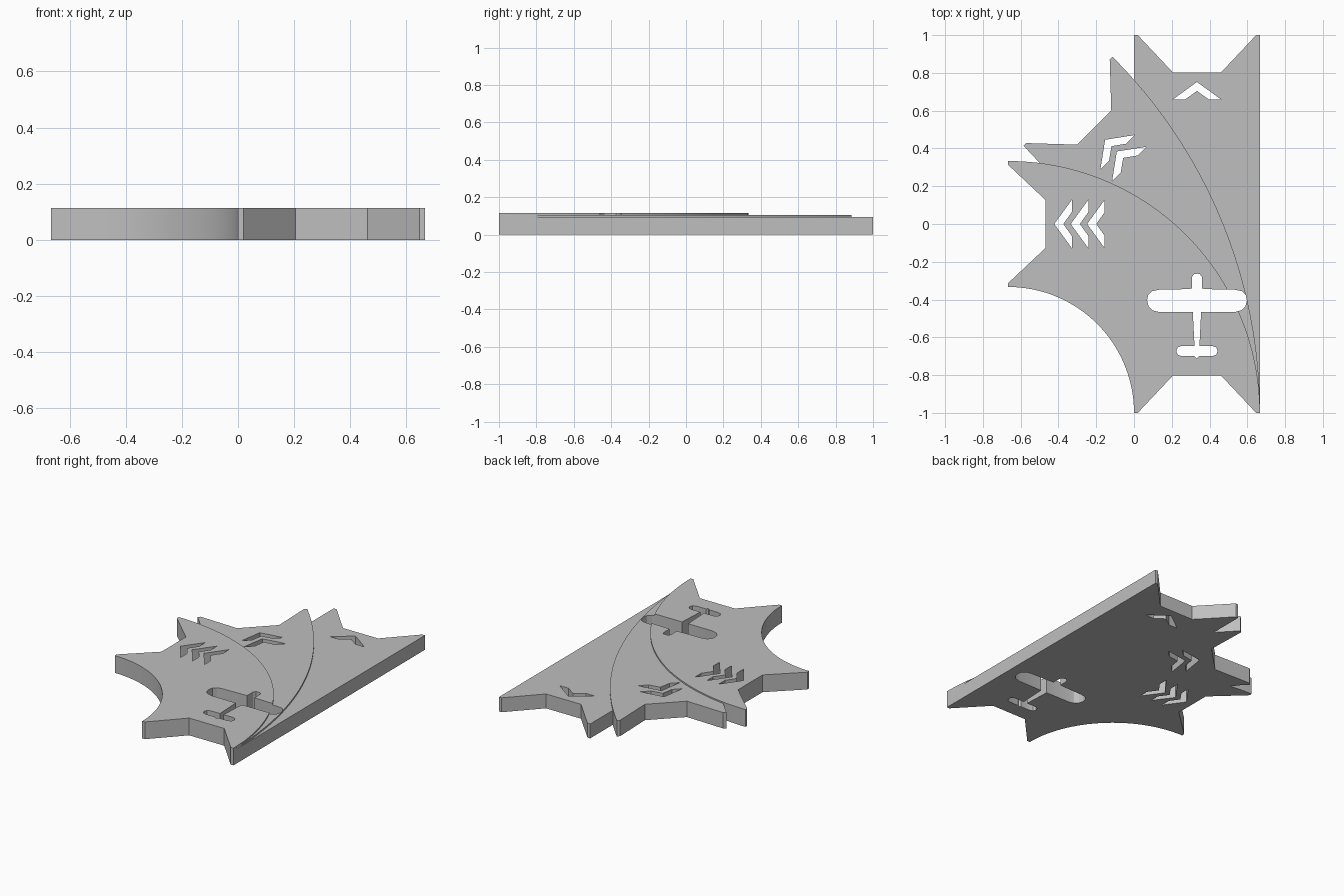
import bpy, bmesh, math
from mathutils import Vector, Matrix

cube = bpy.data.objects.get("Cube")
if cube:
    bpy.data.objects.remove(cube)

grey = bpy.data.materials.new("plain grey")
grey.use_nodes = True
COLOUR = (0.52, 0.52, 0.52, 1)
grey.diffuse_color = COLOUR
grey.node_tree.nodes["Principled BSDF"].inputs["Base Color"].default_value = COLOUR

W = 2 / 3          # lane width
HALF = W / 2


def prism(name, outlines, z0, z1):
    """Extrude flat outlines into one solid object."""
    bm = bmesh.new()
    for pts in outlines:
        face = bm.faces.new([bm.verts.new((p[0], p[1], z0)) for p in pts])
        new = bmesh.ops.extrude_face_region(bm, geom=[face])["geom"]
        bmesh.ops.translate(bm, vec=(0, 0, z1 - z0),
                            verts=[v for v in new if isinstance(v, bmesh.types.BMVert)])
    bmesh.ops.recalc_face_normals(bm, faces=bm.faces)
    mesh = bpy.data.meshes.new(name)
    bm.to_mesh(mesh)
    bm.free()
    mesh.materials.append(grey)
    obj = bpy.data.objects.new(name, mesh)
    bpy.context.collection.objects.link(obj)
    return obj


def place(pts, x, y, angle):
    m = Matrix.Translation((x, y, 0)) @ Matrix.Rotation(angle, 4, "Z")
    return [m @ Vector((px, py, 0)) for px, py in pts]


def mirrored(right):
    return right + [(-x, y) for x, y in reversed(right) if x > 1e-6]


def arc(cx, radius, a0, a1, steps=56):
    return [Vector((cx + radius * math.cos(a), radius * math.sin(a) - 1, 0))
            for a in (a0 + (a1 - a0) * i / steps for i in range(steps + 1))]


# Notched lane end, listed right to left, facing +y
END = mirrored([(HALF, 0), (HALF - 0.02, 0), (0.128, -0.197)])
START = place([(x, -y) for x, y in reversed(END)], HALF, -1, 0)


def curved_lane(name, inner, angle, height):
    """Lane bending left about a centre level with the start line."""
    cx, mid = -inner, inner + HALF
    end = place(END, cx + mid * math.cos(angle), mid * math.sin(angle) - 1, angle)
    outline = (START + arc(cx, inner + W, 0, angle)[1:-1] + end
               + arc(cx, inner, angle, 0)[1:-1])
    return prism(name, [outline], 0, height)


# Three overlapping lanes of rising thickness
lanes = [
    prism("straight_lane", [START + place(END, HALF, 1, 0)], 0, 0.095),
    curved_lane("gentle_turn_lane", 2.0, math.pi / 4, 0.105),
    curved_lane("sharp_turn_lane", W, math.pi / 2, 0.114),
]

# Arrow cutouts: one, two and three chevrons
CHEVRON = [(0, 0), (-0.128, -0.093), (-0.063, -0.093),
           (0, -0.048), (0.063, -0.093), (0.128, -0.093)]
cuts = [place(CHEVRON, HALF, 0.752, 0)]
for i in range(2):
    cuts.append(place(CHEVRON, -0.153 + 0.062 * i, 0.446 - 0.062 * i, math.pi / 4))
for i in range(3):
    cuts.append(place(CHEVRON, -0.422 + 0.087 * i, 0, math.pi / 2))

# Aeroplane cutout: nose, wing, fuselage, tailplane
PLANE = mirrored([
    (0, -0.263), (0.016, -0.266), (0.026, -0.28), (0.027, -0.342),
    (0.06, -0.345), (0.2, -0.348), (0.237, -0.355), (0.258, -0.375),
    (0.264, -0.405), (0.256, -0.437), (0.235, -0.457), (0.2, -0.466),
    (0.022, -0.467), (0.013, -0.645), (0.08, -0.645), (0.102, -0.653),
    (0.11, -0.672), (0.102, -0.692), (0.08, -0.7), (0.012, -0.7), (0, -0.712)])
cuts.append(place(PLANE, HALF, 0, 0))
cutter = prism("symbol_cutter", cuts, -0.1, 0.3)
cutter.hide_render = True

# Cut the symbols through every lane
for lane in lanes:
    mod = lane.modifiers.new("symbols", "BOOLEAN")
    mod.operation = "DIFFERENCE"
    mod.solver = "EXACT"
    mod.object = cutter
    bpy.ops.object.select_all(action="DESELECT")
    lane.select_set(True)
    bpy.context.view_layer.objects.active = lane
    bpy.ops.object.modifier_apply(modifier=mod.name)
    bpy.ops.object.shade_smooth_by_angle(angle=math.radians(25))
bpy.data.objects.remove(cutter)
